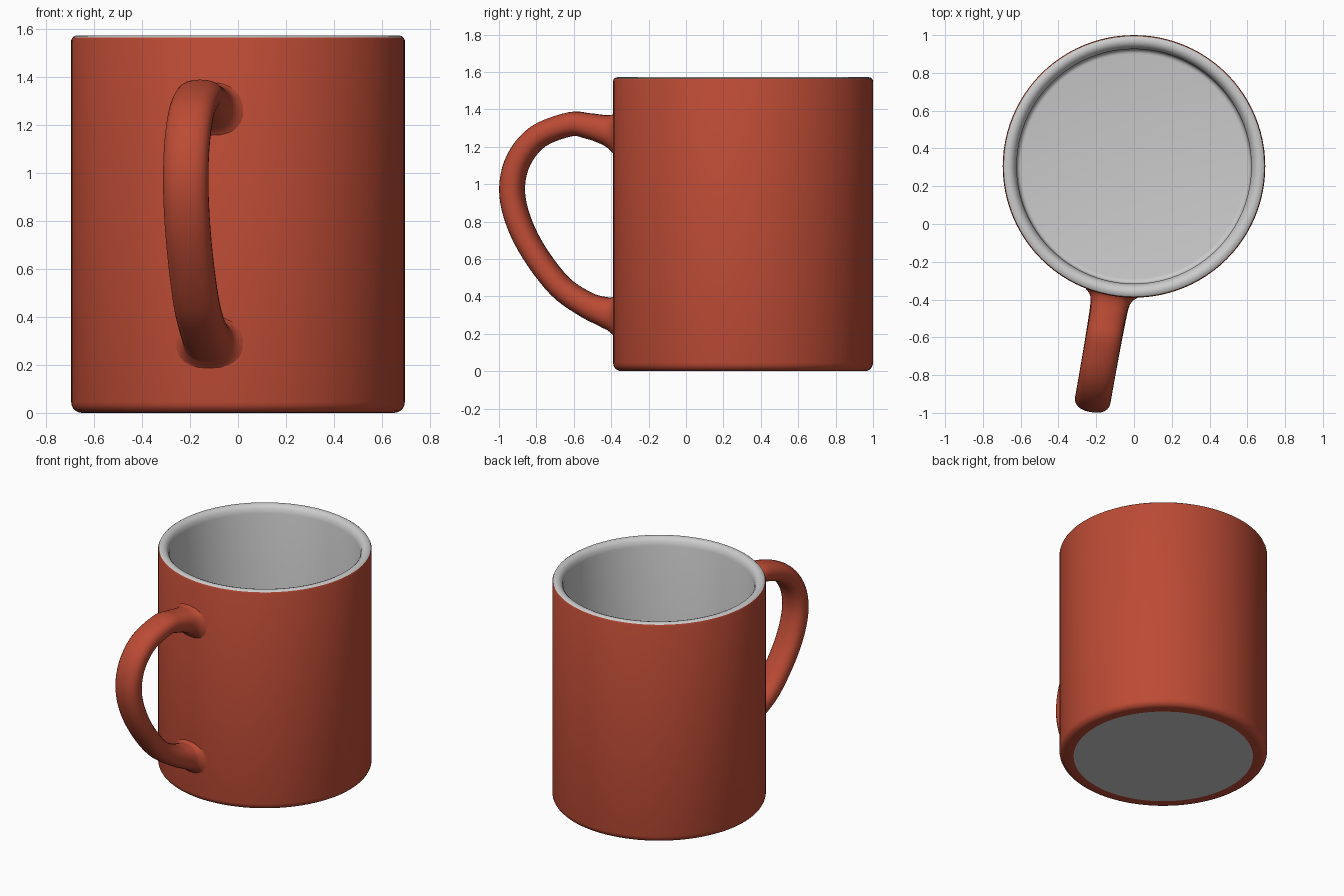
import bpy, bmesh, math
from mathutils import Vector

if "Cube" in bpy.data.objects:
    bpy.data.objects.remove(bpy.data.objects["Cube"])

CENTRE = Vector((0, 0.305, 0))
SEGS = 96

red = bpy.data.materials.new("red_glaze")
red.diffuse_color = (0.5, 0.07, 0.035, 1)
red.use_nodes = True
red.node_tree.nodes["Principled BSDF"].inputs["Base Color"].default_value = red.diffuse_color


def finish(bm, name, material=None, angle=40):
    mesh = bpy.data.meshes.new(name)
    bm.to_mesh(mesh)
    bm.free()
    obj = bpy.data.objects.new(name, mesh)
    bpy.context.collection.objects.link(obj)
    if material:
        mesh.materials.append(material)
    bpy.ops.object.select_all(action='DESELECT')
    obj.select_set(True)
    bpy.context.view_layer.objects.active = obj
    bpy.ops.object.shade_smooth_by_angle(angle=math.radians(angle))
    return obj


def skin(bm, rings):
    for a, b in zip(rings, rings[1:]):
        n = len(a)
        for i in range(n):
            j = (i + 1) % n
            bm.faces.new((a[i], a[j], b[j], b[i]))


def lathe(name, profile, material=None, cap_end=False):
    """Turn a (radius, z) profile around the mug axis."""
    bm = bmesh.new()
    rings = []
    for r, z in profile:
        rings.append([bm.verts.new(CENTRE + Vector((
            r * math.cos(math.tau * i / SEGS), r * math.sin(math.tau * i / SEGS), z)))
            for i in range(SEGS)])
    skin(bm, rings)
    if cap_end:
        bm.faces.new(rings[-1])
    return finish(bm, name, material)


def arc(cr, cz, rad, start, end, n=5):
    angles = [math.radians(start + (end - start) * i / n) for i in range(n + 1)]
    return [(cr + rad * math.cos(a), cz + rad * math.sin(a)) for a in angles]


# Outer wall with softly rounded foot
lathe("outer_wall", [(0.6, 0.0)] + arc(0.65, 0.045, 0.045, -90, 0)
      + [(0.695, 1.553), (0.69, 1.564)], red)

# Grey lip, inner wall and floor
lathe("lip_and_lining", [(0.69, 1.564), (0.68, 1.571), (0.662, 1.573), (0.645, 1.567),
                         (0.63, 1.55), (0.621, 1.52), (0.62, 0.11)]
      + arc(0.595, 0.105, 0.025, 0, -90, 4), cap_end=True)

# Unglazed underside
bm = bmesh.new()
ring = [bm.verts.new(CENTRE + Vector((0.6 * math.cos(math.tau * i / SEGS),
                                     -0.6 * math.sin(math.tau * i / SEGS), 0)))
        for i in range(SEGS)]
bm.faces.new(ring)
finish(bm, "underside")

# Handle path: distance from axis, z, half width, half thickness
path = [Vector(p) for p in (
    (0.672, 1.278, 0.15, 0.135), (0.705, 1.282, 0.115, 0.1), (0.75, 1.291, 0.1, 0.08),
    (0.84, 1.311, 0.095, 0.069), (0.939, 1.32, 0.095, 0.065), (1.112, 1.255, 0.095, 0.065),
    (1.218, 1.13, 0.095, 0.066), (1.254, 0.975, 0.095, 0.067), (1.222, 0.81, 0.095, 0.067),
    (1.135, 0.635, 0.095, 0.066), (0.995, 0.455, 0.096, 0.066), (0.853, 0.357, 0.098, 0.07),
    (0.75, 0.316, 0.102, 0.082), (0.705, 0.306, 0.115, 0.1), (0.672, 0.303, 0.15, 0.135))]


def smooth_path(pts, steps=5):
    """Catmull-Rom interpolation through the points."""
    ext = [2 * pts[0] - pts[1]] + pts + [2 * pts[-1] - pts[-2]]
    out = []
    for a, b, c, d in zip(ext, ext[1:], ext[2:], ext[3:]):
        for s in range(steps):
            t = s / steps
            out.append(0.5 * (2 * b + (c - a) * t + (2 * a - 5 * b + 4 * c - d) * t ** 2
                              + (3 * b - a - 3 * c + d) * t ** 3))
    return out + [pts[-1]]


# Handle, pointing forward and slightly to the left
lean = math.radians(10)
outward = Vector((-math.sin(lean), -math.cos(lean), 0))
side = Vector((math.cos(lean), -math.sin(lean), 0))
up = Vector((0, 0, 1))
samples = smooth_path(path)
bm = bmesh.new()
rings = []
for k, p in enumerate(samples):
    q0, q1 = samples[max(k - 1, 0)], samples[min(k + 1, len(samples) - 1)]
    tangent = Vector((q1[0] - q0[0], q1[1] - q0[1])).normalized()
    normal = outward * -tangent[1] + up * tangent[0]
    ring = []
    for i in range(24):
        c, s = math.cos(math.tau * i / 24), math.sin(math.tau * i / 24)
        # slightly squared oval section
        w = math.copysign(abs(c) ** 0.85, c) * p[2]
        h = math.copysign(abs(s) ** 0.85, s) * p[3]
        ring.append(bm.verts.new(CENTRE + outward * p[0] + up * p[1] + side * w + normal * h))
    rings.append(ring)
skin(bm, rings)
bm.faces.new(rings[0][::-1])
bm.faces.new(rings[-1])
bmesh.ops.recalc_face_normals(bm, faces=bm.faces[:])
finish(bm, "handle", red, 60)
